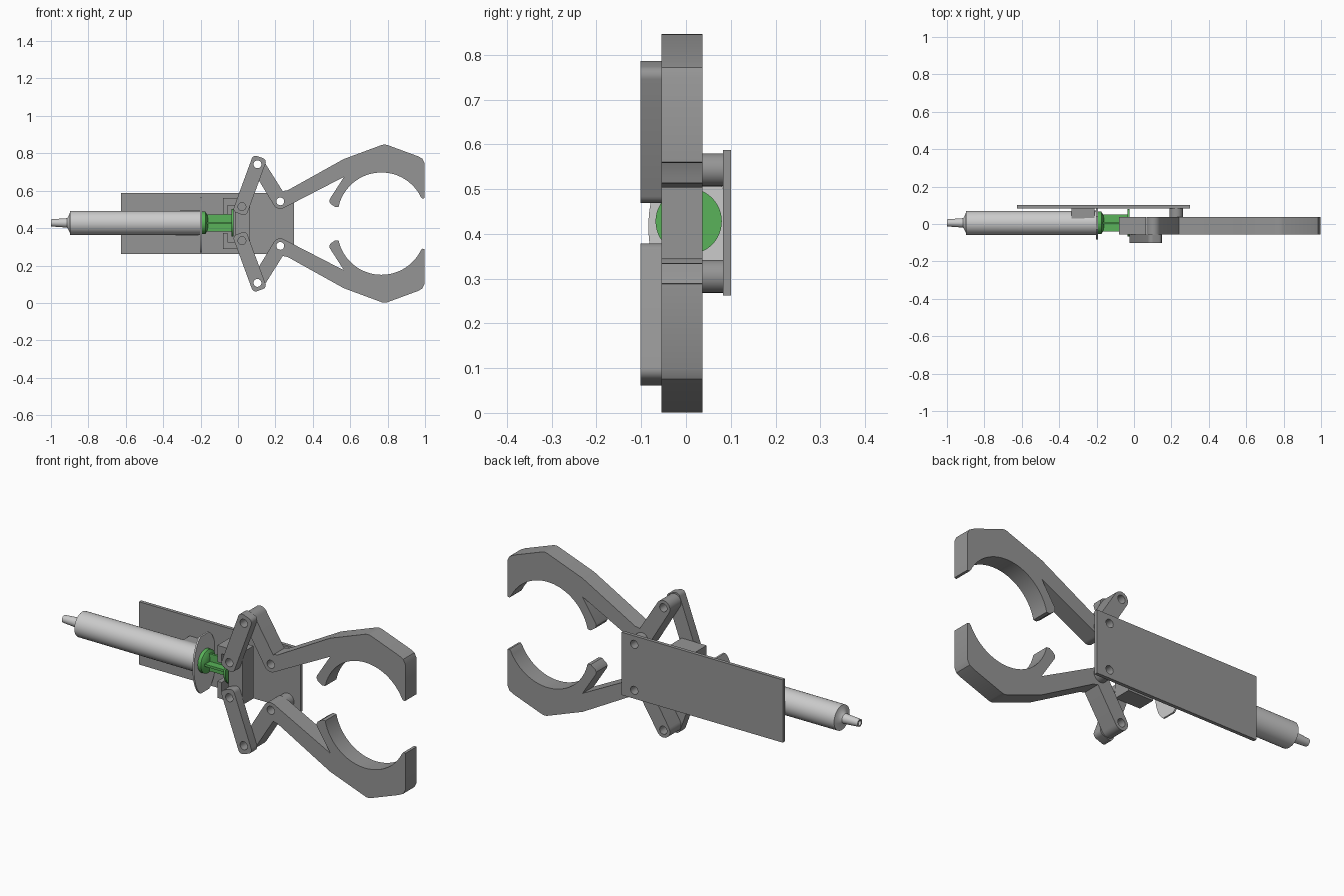
import bpy, bmesh
from math import sin, cos, radians, pi

if "Cube" in bpy.data.objects:
    bpy.data.objects.remove(bpy.data.objects["Cube"])

CZ = 0.424            # mirror plane of the two jaws
AX = (0.006, 0.428)   # syringe axis (y, z)


def material(name, rgb):
    m = bpy.data.materials.new(name)
    m.diffuse_color = (*rgb, 1)
    m.use_nodes = True
    m.node_tree.nodes["Principled BSDF"].inputs["Base Color"].default_value = m.diffuse_color
    return m


DARK = material("dark_grey", (0.3, 0.3, 0.3))
GREEN = material("green", (0.1, 0.45, 0.1))


def finish(ob, mat):
    bm = bmesh.new()
    bm.from_mesh(ob.data)
    bmesh.ops.remove_doubles(bm, verts=bm.verts, dist=1e-5)
    bmesh.ops.recalc_face_normals(bm, faces=bm.faces)
    bm.to_mesh(ob.data)
    bm.free()
    ob.data.materials.clear()
    if mat:
        ob.data.materials.append(mat)
    bpy.ops.object.select_all(action='DESELECT')
    ob.select_set(True)
    bpy.context.view_layer.objects.active = ob
    bpy.ops.object.shade_smooth_by_angle(angle=radians(30))
    return ob


def arc(cx, cz, r, a0, a1, n=12):
    return [(cx + r * cos(radians(a0 + (a1 - a0) * i / n)),
             cz + r * sin(radians(a0 + (a1 - a0) * i / n))) for i in range(n + 1)]


def hole(c, r=0.021):
    return arc(c[0], c[1], r, 0, 360, 24)[:-1]


def extrude(name, loops, y0, y1, mat=DARK, flip=False):
    """Filled x-z outline (further loops are holes) extruded along y."""
    cu = bpy.data.curves.new(name, 'CURVE')
    cu.dimensions = '2D'
    cu.fill_mode = 'BOTH'
    cu.extrude = (y1 - y0) / 2
    for loop in loops:
        sp = cu.splines.new('POLY')
        sp.points.add(len(loop) - 1)
        for p, (x, z) in zip(sp.points, loop):
            p.co = (x, 2 * CZ - z if flip else z, 0, 1)
        sp.use_cyclic_u = True
    tmp = bpy.data.objects.new(name + "_curve", cu)
    bpy.context.collection.objects.link(tmp)
    bpy.context.view_layer.update()
    me = bpy.data.meshes.new_from_object(tmp)
    bpy.data.objects.remove(tmp)
    for v in me.vertices:
        x, z, d = v.co
        v.co = (x, (y0 + y1) / 2 - d, z)
    ob = bpy.data.objects.new(name, me)
    bpy.context.collection.objects.link(ob)
    return finish(ob, mat)


def rect(x0, x1, z0, z1):
    return [(x0, z0), (x1, z0), (x1, z1), (x0, z1)]


def lathe(name, prof, mat=None, n=48):
    """Revolve (x, radius) points around the syringe axis."""
    bm = bmesh.new()
    rings = [[bm.verts.new((x, AX[0] + r * cos(2 * pi * i / n), AX[1] + r * sin(2 * pi * i / n)))
              for i in range(n)] for x, r in prof]
    for a, b in zip(rings, rings[1:]):
        for i in range(n):
            j = (i + 1) % n
            bm.faces.new((a[i], a[j], b[j], b[i]))
    bm.faces.new(rings[0])
    bm.faces.new(rings[-1])
    me = bpy.data.meshes.new(name)
    bm.to_mesh(me)
    bm.free()
    ob = bpy.data.objects.new(name, me)
    bpy.context.collection.objects.link(ob)
    return finish(ob, mat)


def mirrored(p):
    return p[0], 2 * CZ - p[1]


LINK_TOP, LINK_LOW, PIVOT = (0.104, 0.741), (0.021, 0.515), (0.226, 0.543)

# jaw outline: rear lobe, elbow, outer finger, grip arc, inner prong, pivot lobe
jaw = (arc(*LINK_TOP, 0.038, 211, 31)
       + [(0.24, 0.596), (0.25, 0.6), (0.265, 0.602), (0.565, 0.769), (0.77, 0.845),
          (0.783, 0.847), (0.797, 0.845), (0.96, 0.785), (0.985, 0.772), (0.997, 0.748),
          (0.997, 0.56), (0.985, 0.558)]
       + arc(0.767, 0.4625, 0.235, 26, 163, 32)
       + [(0.538, 0.514), (0.52, 0.513), (0.495, 0.53), (0.488, 0.543), (0.491, 0.556),
          (0.567, 0.674)]
       + arc(*PIVOT, 0.04, -60, -149))

# link outline: rounded bar along the line between its two holes
dx, dz = LINK_TOP[0] - LINK_LOW[0], LINK_TOP[1] - LINK_LOW[1]
L = (dx * dx + dz * dz) ** 0.5
dx, dz = dx / L, dz / L
e, w, r = 0.041, 0.039, 0.022
local = (arc(L + e - r, w - r, r, 90, 0, 6) + arc(L + e - r, r - w, r, 0, -90, 6)
         + arc(r - e, r - w, r, -90, -180, 6) + arc(r - e, w - r, r, 180, 90, 6))
link = [(LINK_LOW[0] + u * dx - v * dz, LINK_LOW[1] + u * dz + v * dx) for u, v in local]

# mirrored jaws, links and pivot standoffs
for side, flip in (("upper", False), ("lower", True)):
    extrude(side + "_jaw", [jaw, hole(LINK_TOP), hole(PIVOT)], -0.055, 0.037, flip=flip)
    extrude(side + "_link", [link, hole(LINK_TOP), hole(LINK_LOW)], -0.102, -0.055, flip=flip)
    extrude(side + "_standoff", [hole(PIVOT, 0.037), hole(PIVOT)], 0.037, 0.083, flip=flip)

# back plate with pivot holes
extrude("back_plate", [rect(-0.625, 0.3, 0.262, 0.587), hole(PIVOT), hole(mirrored(PIVOT))],
        0.083, 0.101)

# sliding block with a T slot that captures the plunger head
slot = [(-0.08, 0.05), (-0.055, 0.05), (-0.055, 0.098), (-0.015, 0.098)]
half = [(0.063, 0.136), (-0.08, 0.136)] + slot
block = [(x, CZ + z) for x, z in half] + [(x, CZ - z) for x, z in reversed(half)]
extrude("slider_block", [block, hole(LINK_LOW), hole(mirrored(LINK_LOW))], -0.055, 0.037)

# barrel support on the plate
extrude("barrel_support", [rect(-0.335, -0.21, 0.36, 0.488)], 0.03, 0.083)

# syringe barrel with hollow nozzle
lathe("syringe_barrel", [(-0.95, 0.012), (-1.0, 0.012), (-1.0, 0.019), (-0.915, 0.025),
                         (-0.91, 0.03), (-0.9, 0.05), (-0.897, 0.064), (-0.2, 0.065)])

# finger flange: ellipse with clipped ends, stood across the syringe axis
bm = bmesh.new()
ring = [bm.verts.new((-0.202, AX[0] + 0.09 * cos(2 * pi * i / 64),
                      AX[1] - 0.012 + max(-0.147, min(0.147, 0.16 * sin(2 * pi * i / 64)))))
        for i in range(64)]
face = bm.faces.new(ring)
ext = bmesh.ops.extrude_face_region(bm, geom=[face])
bmesh.ops.translate(bm, vec=(0.009, 0, 0),
                    verts=[g for g in ext["geom"] if isinstance(g, bmesh.types.BMVert)])
me = bpy.data.meshes.new("finger_flange")
bm.to_mesh(me)
bm.free()
flange = bpy.data.objects.new("finger_flange", me)
bpy.context.collection.objects.link(flange)
finish(flange, None)

# green plunger: collar, cross-vaned rod, thumb disc
lathe("plunger_collar", [(-0.194, 0.06), (-0.175, 0.06), (-0.165, 0.045), (-0.16, 0.02)], GREEN)
extrude("plunger_vane_upright", [rect(-0.194, -0.034, AX[1] - 0.045, AX[1] + 0.045)],
        AX[0] - 0.006, AX[0] + 0.006, GREEN)
extrude("plunger_vane_flat", [rect(-0.194, -0.034, AX[1] - 0.006, AX[1] + 0.006)],
        AX[0] - 0.045, AX[0] + 0.045, GREEN)
lathe("plunger_thumb_disc", [(-0.036, 0.074), (-0.025, 0.074)], GREEN)
